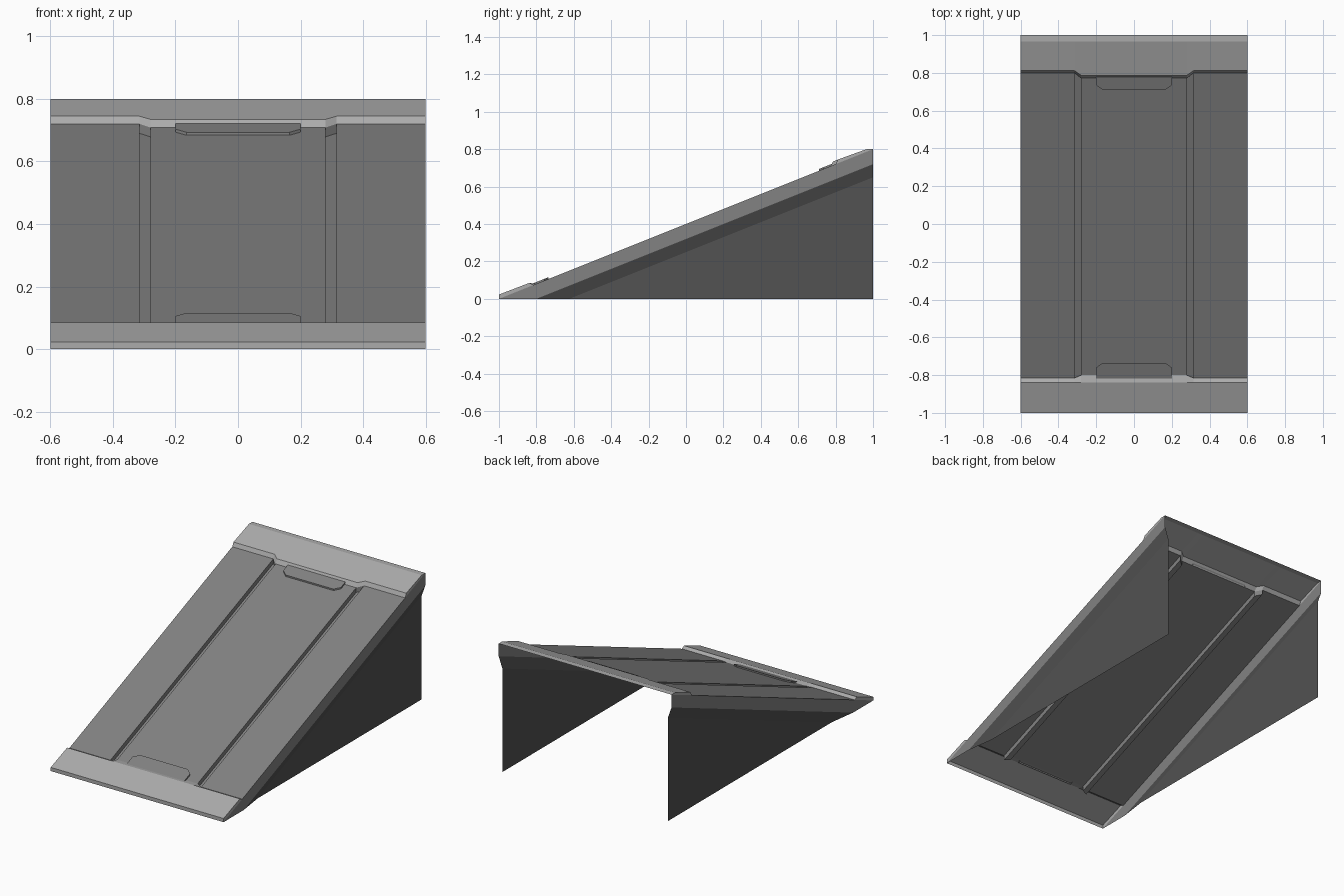
import bpy
from mathutils import Vector

if "Cube" in bpy.data.objects:
    bpy.data.objects.remove(bpy.data.objects["Cube"])


def material(name, v):
    m = bpy.data.materials.new(name)
    m.diffuse_color = (v, v, v, 1)
    m.use_nodes = True
    m.node_tree.nodes["Principled BSDF"].inputs["Base Color"].default_value = m.diffuse_color
    return m


LIGHT = material("light_grey", 0.41)
MID = material("mid_grey", 0.225)
DARK = material("dark_grey", 0.085)

W, G1, G0, DEPTH = 0.6, 0.315, 0.28, 0.03   # half width, groove edges, groove depth


def P(y, h=0.0):
    """Height of the sloping deck plane, plus an offset."""
    return 0.4 + 0.4 * y + h


def build(name, mat, faces):
    """Faces are (points, facing direction); each is turned to face that way."""
    verts, polys = [], []
    for pts, facing in faces:
        pts = [Vector(p) for p in pts]
        n = Vector((0, 0, 0))
        for i in range(1, len(pts) - 1):
            n += (pts[i] - pts[0]).cross(pts[i + 1] - pts[0])
        if n.dot(Vector(facing)) < 0:
            pts.reverse()
        polys.append(list(range(len(verts), len(verts) + len(pts))))
        verts += pts
    me = bpy.data.meshes.new(name)
    me.from_pydata(verts, [], polys)
    me.materials.append(mat)
    ob = bpy.data.objects.new(name, me)
    bpy.context.collection.objects.link(ob)
    return ob


UP = (0, 0, 1)
xs = [-W, -G1, -G0, G0, G1, W]
# lip edges along x: foot on the deck and raised top
up_foot = [0.80, 0.80, 0.772, 0.772, 0.80, 0.80]
up_top = [0.812, 0.812, 0.787, 0.787, 0.812, 0.812]
low_foot = [-0.815, -0.815, -0.80, -0.80, -0.815, -0.815]
low_top = [-0.838] * 6
LIP = 0.02

# Deck with two sunken grooves
deck = []
for i in range(5):
    h = -DEPTH if i in (1, 3) else 0
    a, b = xs[i], xs[i + 1]
    deck.append(([(a, low_foot[i], P(low_foot[i], h)), (b, low_foot[i + 1], P(low_foot[i + 1], h)),
                  (b, up_foot[i + 1], P(up_foot[i + 1], h)), (a, up_foot[i], P(up_foot[i], h))], UP))
    if h:
        for j, s in ((i, 1), (i + 1, -1)):      # groove walls
            x, y0, y1 = xs[j], low_foot[j], up_foot[j]
            deck.append(([(x, y0, P(y0)), (x, y1, P(y1)), (x, y1, P(y1, h)), (x, y0, P(y0, h))], (s, 0, 0)))
        for foot, s in ((low_foot, 1), (up_foot, -1)):  # groove ends
            p, q = foot[i], foot[i + 1]
            deck.append(([(a, p, P(p)), (b, q, P(q)), (b, q, P(q, h)), (a, p, P(p, h))], (0, s, 0)))
build("deck", MID, deck)


# Raised lips at the two ends
def lip(name, foot, top, end, s):
    faces = []
    for i in range(5):
        a, b = xs[i], xs[i + 1]
        ta, tb = (a, top[i], P(top[i], LIP)), (b, top[i + 1], P(top[i + 1], LIP))
        faces.append(([(a, foot[i], P(foot[i])), (b, foot[i + 1], P(foot[i + 1])), tb, ta], (0, s, 0.5)))
        y, z = end[0]
        faces.append(([ta, tb, (b, y, z), (a, y, z)], UP))
    (y0, z0), (y1, z1) = end
    faces.append(([(-W, y0, z0), (W, y0, z0), (W, y1, z1), (-W, y1, z1)], (0, -1, 1)))
    for x in (-W, W):
        faces.append(([(x, foot[0], P(foot[0])), (x, top[0], P(top[0], LIP)),
                       (x, y0, z0), (x, y1, z1)], (x, 0, 0)))
    build(name, LIGHT, faces)


lip("upper_lip", up_foot, up_top, [(0.965, 0.8), (1.0, 0.8)], -1)
lip("lower_lip", low_foot, low_top, [(-1.0, 0.023), (-1.0, 0.0)], 1)


# Thin chamfered plates beside the lips
def plate(name, y_in, y_cut, y_lip):
    ring = [(-0.2, y_lip), (0.2, y_lip), (0.2, y_cut), (0.165, y_in), (-0.165, y_in), (-0.2, y_cut)]
    t = 0.0095
    cy = (y_in + y_lip) / 2
    faces = [([(x, y, P(y, t)) for x, y in ring], UP)]
    for (xa, ya), (xb, yb) in zip(ring, ring[1:] + ring[:1]):
        faces.append(([(xa, ya, P(ya)), (xb, yb, P(yb)), (xb, yb, P(yb, t)), (xa, ya, P(ya, t))],
                      (xa + xb, ya + yb - 2 * cy, 0)))
    build(name, MID, faces)


plate("upper_plate", 0.71, 0.735, 0.78)
plate("lower_plate", -0.735, -0.76, -0.82)

# Side skirts, tapered bands and lower walls, open at the back
WI = 0.575
for s, side in ((-1, "left"), (1, "right")):
    o, i, f = s * W, s * WI, (s, 0, 0)
    build(side + "_skirt", MID, [([(o, -1, 0), (o, 1, 0.8), (o, 1, 0.72), (o, -0.8, 0)], f)])
    build(side + "_wall", DARK, [
        ([(o, -0.8, 0), (o, 1, 0.72), (i, 1, 0.65), (i, -0.625, 0)], f),
        ([(i, -0.625, 0), (i, 1, 0.65), (i, 1, 0)], f)])
